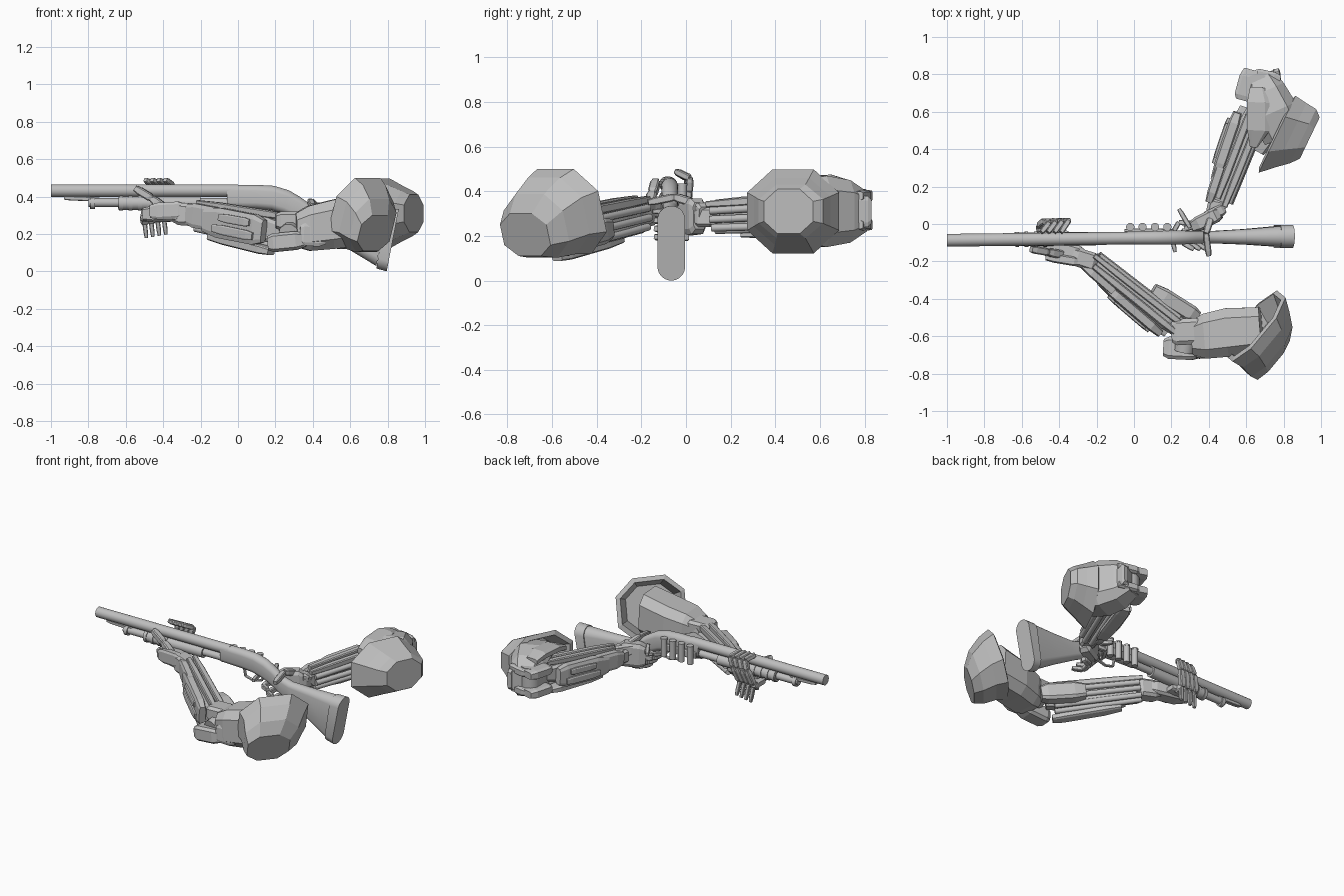
import bpy, bmesh, math
from mathutils import Vector as V

grey = bpy.data.materials.new("plain grey")
grey.diffuse_color = (0.52, 0.52, 0.52, 1)


def loft(name, rings, smooth=False):
    """Skin a list of equal-length point rings and cap both ends."""
    bm = bmesh.new()
    rows = [[bm.verts.new(p) for p in r] for r in rings]
    n = len(rows[0])
    for a, b in zip(rows, rows[1:]):
        for i in range(n):
            bm.faces.new((a[i], a[(i + 1) % n], b[(i + 1) % n], b[i]))
    bm.faces.new(rows[0])
    bm.faces.new(rows[-1])
    bmesh.ops.recalc_face_normals(bm, faces=bm.faces)
    me = bpy.data.meshes.new(name)
    bm.to_mesh(me)
    bm.free()
    me.materials.append(grey)
    ob = bpy.data.objects.new(name, me)
    bpy.context.collection.objects.link(ob)
    if smooth:
        bpy.ops.object.select_all(action='DESELECT')
        ob.select_set(True)
        bpy.context.view_layer.objects.active = ob
        bpy.ops.object.shade_smooth_by_angle(angle=math.radians(40))
    return ob


def frame(axis):
    axis = V(axis).normalized()
    ref = V((0, 0, 1)) if abs(axis.z) < 0.9 else V((1, 0, 0))
    side = axis.cross(ref).normalized()
    return axis, side, side.cross(axis)


def octagon(c, side, up, w, h, k):
    f = 1 - k
    pts = [(1, -f), (1, f), (f, 1), (-f, 1), (-1, f), (-1, -f), (-f, -1), (f, -1)]
    return [V(c) + side * w * a + up * h * b for a, b in pts]


def shell(name, axis, stations, k=0.4):
    """Eight-sided armour: stations are (centre, half width, half height)."""
    _, s, u = frame(axis)
    return loft(name, [octagon(c, s, u, w, h, k) for c, w, h in stations])


def beam(name, p, q, w, h, taper=0.75, k=0.3):
    p, q = V(p), V(q)
    return shell(name, q - p, [(p, w * taper, h * taper), (p.lerp(q, 0.15), w, h),
                               (p.lerp(q, 0.75), w, h), (q, w * taper, h * taper)], k)


def rod(name, p, q, r, n=14):
    _, s, u = frame(V(q) - V(p))
    ring = lambda c: [V(c) + (s * math.cos(i * math.tau / n) + u * math.sin(i * math.tau / n)) * r
                      for i in range(n)]
    return loft(name, [ring(p), ring(q)], True)


def finger(name, pts, w):
    for i, (a, b) in enumerate(zip(pts, pts[1:])):
        beam(f"{name}_{i}", a, b, w * (1 - 0.1 * i), w * (1 - 0.1 * i))


# ---------- long gun ----------
def gy(x):
    return -0.087 + 0.0118 * (x + 1)


def body(name, stations, n=24):
    """Stadium-section loft: stations are (top x, top z, bottom x, bottom z, half width)."""
    rings = []
    for xt, zt, xb, zb, w in stations:
        r, half = [], max((zt - zb) / 2, w)
        for i in range(n):
            a = (i + 0.5) * math.tau / n
            c, s = math.cos(a), math.sin(a)
            t = (1 + (math.copysign(half - w, s) + w * s) / half) / 2
            r.append((xb + (xt - xb) * t, gy(xb) + w * c, zb + (zt - zb) * t))
        rings.append(r)
    return loft(name, rings, True)


def tube(name, x0, x1, z, r):
    return rod(name, (x0, gy(x0), z), (x1, gy(x1), z), r, 18)


tube("barrel", -1, 0, 0.432, 0.034)
tube("muzzle_bore", -1.0, -0.985, 0.432, 0.022)
tube("magazine_tube", -0.8, 0, 0.368, 0.024)
beam("barrel_bracket", (-0.93, gy(-0.93), 0.393), (-0.74, gy(-0.74), 0.385), 0.014, 0.012)
tube("magazine_cap", -0.79, -0.765, 0.365, 0.032)
tube("pump_grip", -0.64, -0.2, 0.365, 0.036)
for i in range(4):
    tube("pump_ring", -0.635 + i * 0.05, -0.615 + i * 0.05, 0.365, 0.041)
body("receiver_and_grip", [(-0.06, 0.463, -0.06, 0.34, 0.034), (0.1, 0.463, 0.1, 0.335, 0.037),
                           (0.19, 0.458, 0.18, 0.328, 0.038), (0.27, 0.435, 0.24, 0.31, 0.037),
                           (0.33, 0.4, 0.3, 0.285, 0.034), (0.4, 0.35, 0.37, 0.24, 0.032)])
body("stock", [(0.39, 0.355, 0.36, 0.245, 0.032), (0.46, 0.335, 0.42, 0.215, 0.034),
               (0.62, 0.33, 0.58, 0.125, 0.042), (0.79, 0.33, 0.74, 0.028, 0.055)])
body("butt_pad", [(0.79, 0.335, 0.74, 0.015, 0.062), (0.86, 0.335, 0.795, 0.0, 0.062)])
for i in range(4):
    x = -0.02 + i * 0.066
    rod("spare_shell", (x, -0.016, 0.31), (x, -0.016, 0.425), 0.02)
    rod("shell_rim", (x, -0.016, 0.425), (x, -0.016, 0.435), 0.022)
beam("shell_carrier", (-0.05, -0.035, 0.365), (0.21, -0.035, 0.365), 0.01, 0.025)
guard = [(0.1, 0.335), (0.11, 0.285), (0.17, 0.27), (0.23, 0.285), (0.25, 0.32)]
for a, b in zip(guard, guard[1:]):
    beam("trigger_guard", (a[0], gy(a[0]), a[1]), (b[0], gy(b[0]), b[1]), 0.009, 0.006, 1)


# ---------- forearms, shared layout ----------
def forearm(tag, elbow, wrist, m, gs, gu):
    a, b = V(elbow), V(wrist)
    _, s, u = frame(b - a)
    s = s * m

    def at(t, so, uo):
        f = 1.1 - 0.2 * t
        return a.lerp(b, t) + s * so * gs * f + u * uo * gu * f

    def part(name, t0, t1, so, uo, w, h, so2=None, uo2=None):
        beam(f"{tag}_{name}", at(t0, so, uo),
             at(t1, so if so2 is None else so2, uo if uo2 is None else uo2), w * gs, h * gu)

    part("forearm_core", 0.0, 0.97, 0, 0, 0.042, 0.05)
    part("top_ridge", -0.02, 1.0, 0.035, 0.055, 0.017, 0.016)
    part("top_ridge", 0.02, 0.95, -0.012, 0.06, 0.018, 0.016)
    part("outer_plate", 0.12, 0.8, -0.06, -0.005, 0.026, 0.062, -0.055)
    part("outer_rib", 0.2, 0.66, -0.085, -0.03, 0.012, 0.02)
    part("outer_rib", 0.25, 0.6, -0.085, 0.02, 0.012, 0.018)
    part("outer_wrist_plate", 0.62, 1.02, -0.05, 0.005, 0.022, 0.05, -0.045)
    part("inner_elbow_plate", -0.05, 0.4, 0.1, -0.01, 0.042, 0.045, 0.08)
    part("lower_plate", 0.05, 0.75, -0.035, -0.078, 0.036, 0.018, -0.025, -0.075)
    for so, uo in ((0.05, 0.025), (0.055, -0.012), (0.04, -0.048), (0.0, -0.058)):
        rod(f"{tag}_piston", at(0.08, so, uo), at(0.96, so, uo), 0.017)
    rod(f"{tag}_wrist_joint", at(0.95, -0.045, 0), at(0.95, 0.045, 0), 0.035)


forearm("front", (0.24, -0.575, 0.21), (-0.24, -0.19, 0.3), 1, 1.08, 1.3)
forearm("rear", (0.65, 0.63, 0.31), (0.45, 0.11, 0.285), -1, 1.2, 1.15)

# ---------- front elbow, upper arm and shoulder ----------
rod("front_elbow_joint", (0.27, -0.68, 0.2), (0.3, -0.5, 0.24), 0.055, 10)
beam("front_elbow_guard", (0.16, -0.66, 0.15), (0.36, -0.67, 0.17), 0.06, 0.05)
beam("front_elbow_block", (0.2, -0.58, 0.27), (0.38, -0.57, 0.27), 0.07, 0.05)
beam("front_elbow_plate", (0.33, -0.7, 0.2), (0.47, -0.69, 0.19), 0.022, 0.06)
shell("front_upper_arm", (1, 0.08, 0.05), [((0.31, -0.61, 0.22), 0.09, 0.09), ((0.38, -0.6, 0.23), 0.12, 0.12),
                                         ((0.5, -0.58, 0.25), 0.13, 0.13), ((0.68, -0.565, 0.28), 0.12, 0.14)])
shell("front_shoulder_pad", (0.77, -0.64, -0.33),
      [((0.735, -0.72, 0.205), 0.135, 0.1), ((0.72, -0.67, 0.245), 0.172, 0.15),
       ((0.685, -0.6, 0.29), 0.195, 0.18), ((0.645, -0.545, 0.31), 0.222, 0.2),
       ((0.64, -0.54, 0.315), 0.195, 0.17), ((0.7, -0.615, 0.275), 0.155, 0.14)], 0.52)

# ---------- rear elbow, upper arm and shoulder ----------
rod("rear_elbow_joint", (0.66, 0.74, 0.22), (0.66, 0.74, 0.41), 0.065, 10)
for z in (0.25, 0.38):
    beam("rear_elbow_fork", (0.585, 0.66, z), (0.63, 0.825, z), 0.055, 0.03)
    beam("rear_elbow_link", (0.64, 0.79, z), (0.78, 0.76, z), 0.045, 0.025)
beam("rear_elbow_bar", (0.76, 0.83, 0.31), (0.77, 0.72, 0.31), 0.02, 0.07)
shell("rear_upper_arm", (0.4, -0.9, 0), [((0.67, 0.79, 0.31), 0.08, 0.09), ((0.7, 0.71, 0.31), 0.11, 0.14),
                                         ((0.75, 0.6, 0.31), 0.125, 0.16), ((0.81, 0.47, 0.31), 0.12, 0.13)])
shell("rear_arm_top_plate", (-0.05, -1, 0), [((0.66, 0.73, 0.43), 0.04, 0.02), ((0.665, 0.65, 0.45), 0.06, 0.025),
                                           ((0.665, 0.5, 0.44), 0.06, 0.025), ((0.64, 0.41, 0.41), 0.02, 0.02)])
shell("rear_shoulder_pad", (0.9, -0.43, 0),
      [((0.94, 0.46, 0.31), 0.122, 0.1), ((0.905, 0.47, 0.31), 0.16, 0.12),
       ((0.84, 0.475, 0.31), 0.19, 0.15), ((0.765, 0.48, 0.31), 0.228, 0.188),
       ((0.755, 0.483, 0.31), 0.2, 0.16), ((0.83, 0.475, 0.31), 0.16, 0.12)], 0.55)

# ---------- front hand under the pump ----------
beam("front_wrist", (-0.2, -0.21, 0.3), (-0.34, -0.165, 0.31), 0.05, 0.06)
beam("front_palm", (-0.27, -0.18, 0.315), (-0.5, -0.11, 0.305), 0.055, 0.045)
beam("front_hand_plate", (-0.29, -0.205, 0.33), (-0.47, -0.175, 0.32), 0.025, 0.045)
beam("front_knuckle_plate", (-0.52, -0.08, 0.285), (-0.35, -0.08, 0.3), 0.055, 0.022)
finger("front_thumb", [(-0.38, -0.165, 0.33), (-0.46, -0.15, 0.39), (-0.55, -0.135, 0.445)], 0.023)
for i in range(4):
    x = -0.505 + i * 0.035
    finger("front_finger", [(x + 0.01, -0.06, 0.26 + i * 0.008), (x, -0.01, 0.3), (x + 0.03, 0.015, 0.4),
                            (x + 0.05, 0.005 + i * 0.004, 0.46), (x + 0.01, -0.045, 0.49)], 0.021)
    finger("front_knuckle_spike", [(x, -0.02, 0.31), (x + 0.015, 0.0, 0.18 + i * 0.006)], 0.012)

# ---------- rear hand around the grip ----------
beam("rear_wrist", (0.45, 0.13, 0.285), (0.43, 0.04, 0.285), 0.05, 0.045)
beam("rear_palm", (0.46, 0.06, 0.29), (0.31, -0.015, 0.28), 0.04, 0.08)
beam("rear_hand_plate", (0.48, 0.08, 0.3), (0.37, 0.03, 0.33), 0.03, 0.04)
finger("rear_thumb", [(0.41, 0.03, 0.35), (0.385, -0.05, 0.375), (0.4, -0.17, 0.35)], 0.019)
finger("rear_index", [(0.33, -0.0, 0.32), (0.24, 0.01, 0.315), (0.2, -0.06, 0.31), (0.22, -0.15, 0.31)], 0.015)
finger("rear_index_guard", [(0.3, -0.02, 0.35), (0.24, 0.08, 0.34)], 0.013)
for i in range(3):
    x, z = 0.29 + i * 0.035, 0.27 - i * 0.037
    finger("rear_finger", [(x + 0.05, 0.0, z), (x - 0.02, -0.025, z), (x - 0.03, -0.1, z - 0.005),
                           (x + 0.03, -0.135, z)], 0.018)
